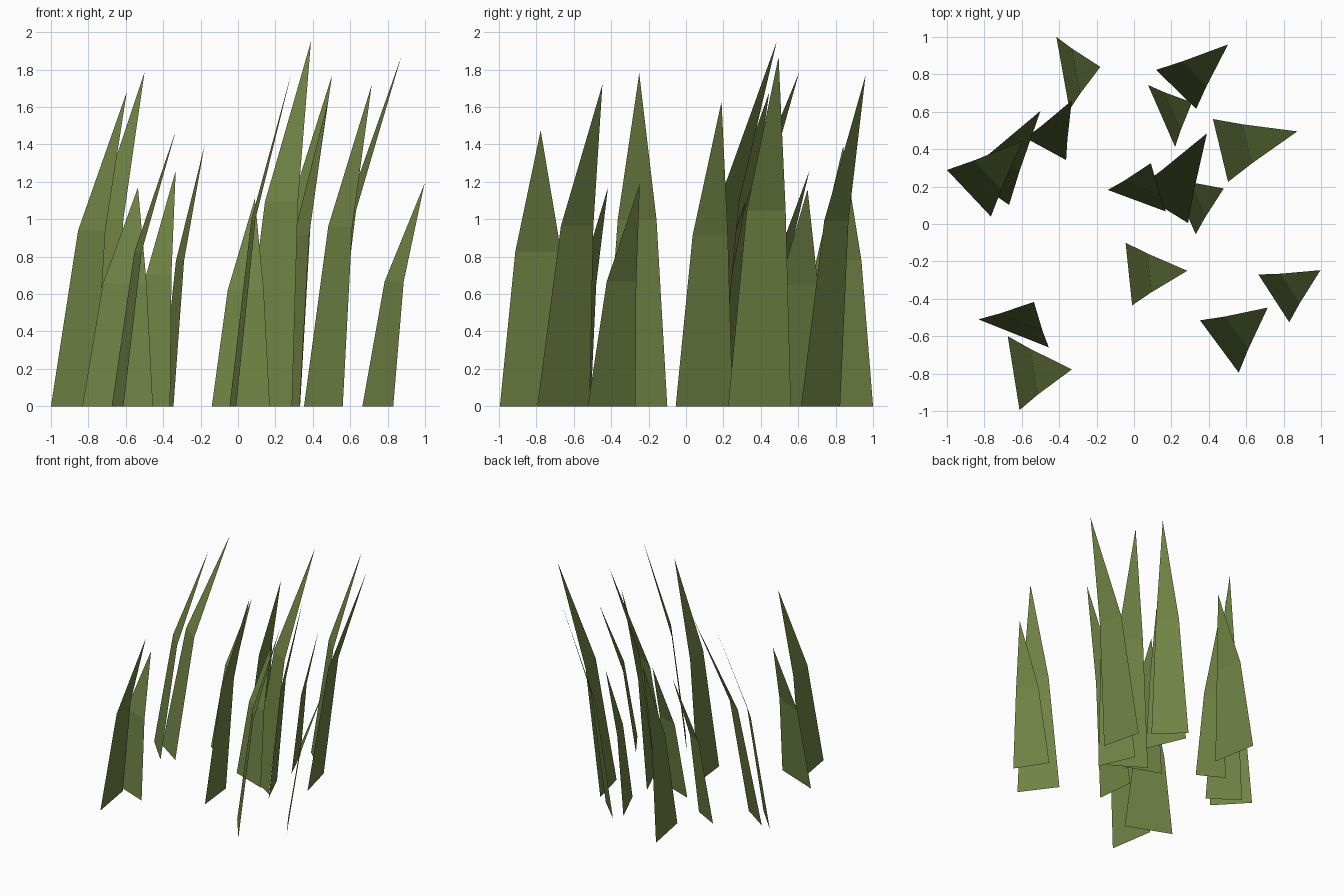
import bpy
from mathutils import Vector

green = bpy.data.materials.new("grass_green")
green.diffuse_color = (0.16, 0.225, 0.058, 1)

BEND_HEIGHT = 0.56   # height of the fold, as a share of the blade
BEND_LEAN = 0.35     # lean reached at the fold
BEND_WIDTH = 0.62    # width left at the fold

# Each blade: left root x, y, right root x, y, tip x, y, z
BLADES = [
    (-.415, 1.0, -.345, .61, -.18, .84, 1.39),
    (.118, .824, .332, .615, .503, .96, 1.77),
    (.075, .743, .22, .412, .31, .65, 1.16),
    (-.91, .269, -.668, .102, -.50, .605, 1.785),
    (-1.0, .289, -.765, .04, -.595, .445, 1.68),
    (-.58, .46, -.363, .342, -.333, .66, 1.26),
    (.422, .561, .503, .225, .873, .495, 1.87),
    (.005, .18, .289, .005, .39, .485, 1.95),
    (-.14, .182, .17, .067, .09, .325, 1.11),
    (.197, .249, .33, -.055, .48, .19, 1.63),
    (-.045, -.10, -.01, -.435, .285, -.25, 1.78),
    (.665, -.27, .83, -.525, .997, -.247, 1.19),
    (.353, -.515, .56, -.795, .715, -.447, 1.72),
    (-.832, -.51, -.455, -.66, -.535, -.417, 1.17),
    (-.675, -.60, -.612, -.995, -.332, -.777, 1.475),
]


def grass_blade(name, lx, ly, rx, ry, tx, ty, tz):
    """Flat tapering blade, folded once on its way to the tip."""
    left, right, tip = Vector((lx, ly, 0)), Vector((rx, ry, 0)), Vector((tx, ty, tz))
    root = (left + right) / 2
    half = (right - left) / 2 * BEND_WIDTH
    fold = root.lerp(Vector((tx, ty, 0)), BEND_LEAN)
    fold.z = tz * BEND_HEIGHT
    mesh = bpy.data.meshes.new(name)
    mesh.from_pydata([left, right, fold + half, fold - half, tip], [],
                     [(0, 1, 2, 3), (3, 2, 4)])
    mesh.materials.append(green)
    blade = bpy.data.objects.new(name, mesh)
    bpy.context.collection.objects.link(blade)


for i, row in enumerate(BLADES, 1):
    grass_blade(f"grass_blade_{i:02d}", *row)
